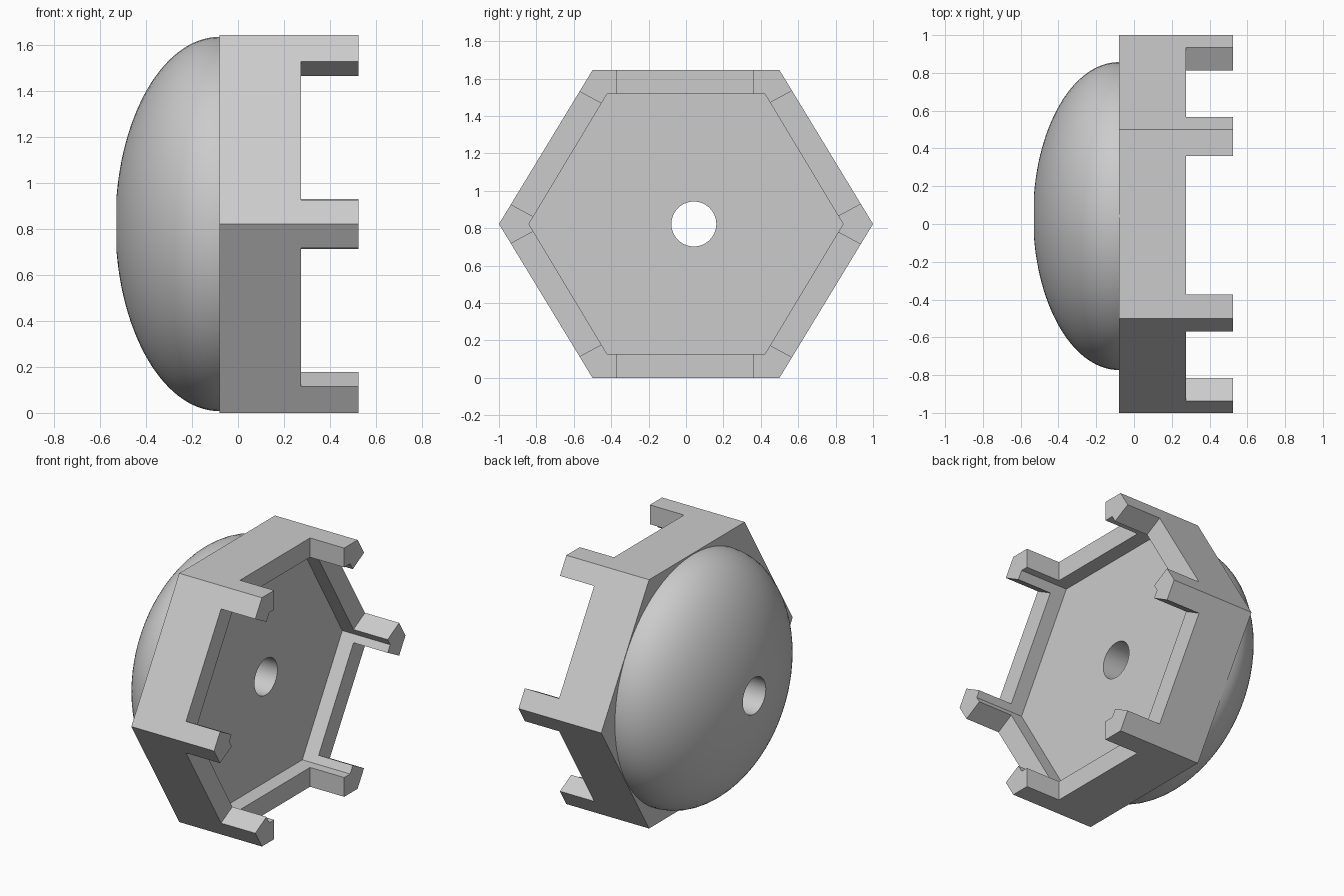
import bpy, bmesh, math
from mathutils import Vector

if "Cube" in bpy.data.objects:
    bpy.data.objects.remove(bpy.data.objects["Cube"])

ZC = 0.8225          # height of the axis
X_BACK, X_FLOOR, X_RIM, X_TIP = -0.08, 0.175, 0.275, 0.525
HOLE_Y, HOLE_R = 0.042, 0.12

grey = bpy.data.materials.new("plain grey")
grey.diffuse_color = (0.6, 0.6, 0.6, 1)
grey.use_nodes = True
grey.node_tree.nodes["Principled BSDF"].inputs["Base Color"].default_value = grey.diffuse_color


def add_object(name, bm):
    bmesh.ops.recalc_face_normals(bm, faces=bm.faces)
    mesh = bpy.data.meshes.new(name)
    bm.to_mesh(mesh)
    bm.free()
    mesh.materials.append(grey)
    obj = bpy.data.objects.new(name, mesh)
    bpy.context.collection.objects.link(obj)
    return obj


def prism(name, outline, x0, x1):
    """Extrude a (y, z) outline, measured from the axis, along x."""
    bm = bmesh.new()
    face = bm.faces.new([bm.verts.new((x0, y, z + ZC)) for y, z in outline])
    ext = bmesh.ops.extrude_face_region(bm, geom=[face])
    verts = [v for v in ext["geom"] if isinstance(v, bmesh.types.BMVert)]
    bmesh.ops.translate(bm, verts=verts, vec=(x1 - x0, 0, 0))
    return add_object(name, bm)


def cut(target, cutter):
    mod = target.modifiers.new("cut", 'BOOLEAN')
    mod.operation, mod.solver, mod.object = 'DIFFERENCE', 'EXACT', cutter
    bpy.context.view_layer.objects.active = target
    bpy.ops.object.modifier_apply(modifier=mod.name)
    bpy.data.objects.remove(cutter)


def hexagon(w, half_w, h):
    return [(w, 0), (half_w, h), (-half_w, h), (-w, 0), (-half_w, -h), (half_w, -h)]


# Hexagonal body with a shallow recess
body = prism("hexagonal_body", hexagon(1, 0.5, ZC), X_BACK, X_TIP)
cut(body, prism("recess_cutter", hexagon(0.84, 0.422, 0.695), X_FLOOR, 0.7))

# Gaps in the rim, which leave a post standing at each corner
for sz in (1, -1):
    cut(body, prism("gap_cutter", [(-0.372, sz * 0.6), (0.36, sz * 0.6),
                                   (0.36, sz), (-0.372, sz)], X_RIM, 0.7))
    for sy in (1, -1):
        shift = -0.005
        out = Vector((0.122, 0.066))
        low, high = Vector((0.934, 0.106)), Vector((0.566, 0.709))
        quad = [low - out * 1.4, low + out, high + out, high - out * 1.4]
        cut(body, prism("gap_cutter", [(sy * p.x + shift, sz * p.y) for p in quad],
                        X_RIM, 0.7))

# Round hole through the body
ring = [2 * math.pi * i / 64 for i in range(64)]
cut(body, prism("hole_cutter", [(HOLE_Y + HOLE_R * math.cos(a), HOLE_R * math.sin(a))
                                for a in ring], -0.5, 0.7))

# Domed back, turned around the hole axis, including the hole wall
R, DEPTH, STEPS = 0.815, 0.454, 28
a0 = math.asin(HOLE_R / R)
profile = [(X_BACK, HOLE_R)]
for i in range(STEPS + 1):
    a = a0 + (math.pi / 2 - a0) * i / STEPS
    profile.append((X_BACK - DEPTH * math.cos(a), R * math.sin(a)))
bm = bmesh.new()
rows = [[bm.verts.new((x, HOLE_Y + r * math.cos(a), ZC + r * math.sin(a))) for a in ring]
        for x, r in profile]
rows.append(rows[0])   # close the flat side against the body
for p, q in zip(rows, rows[1:]):
    for i in range(64):
        j = (i + 1) % 64
        bm.faces.new((p[i], p[j], q[j], q[i]))
dome = add_object("domed_back", bm)

for obj in (body, dome):
    bpy.ops.object.select_all(action='DESELECT')
    obj.select_set(True)
    bpy.context.view_layer.objects.active = obj
    bpy.ops.object.shade_smooth_by_angle(angle=math.radians(28))
